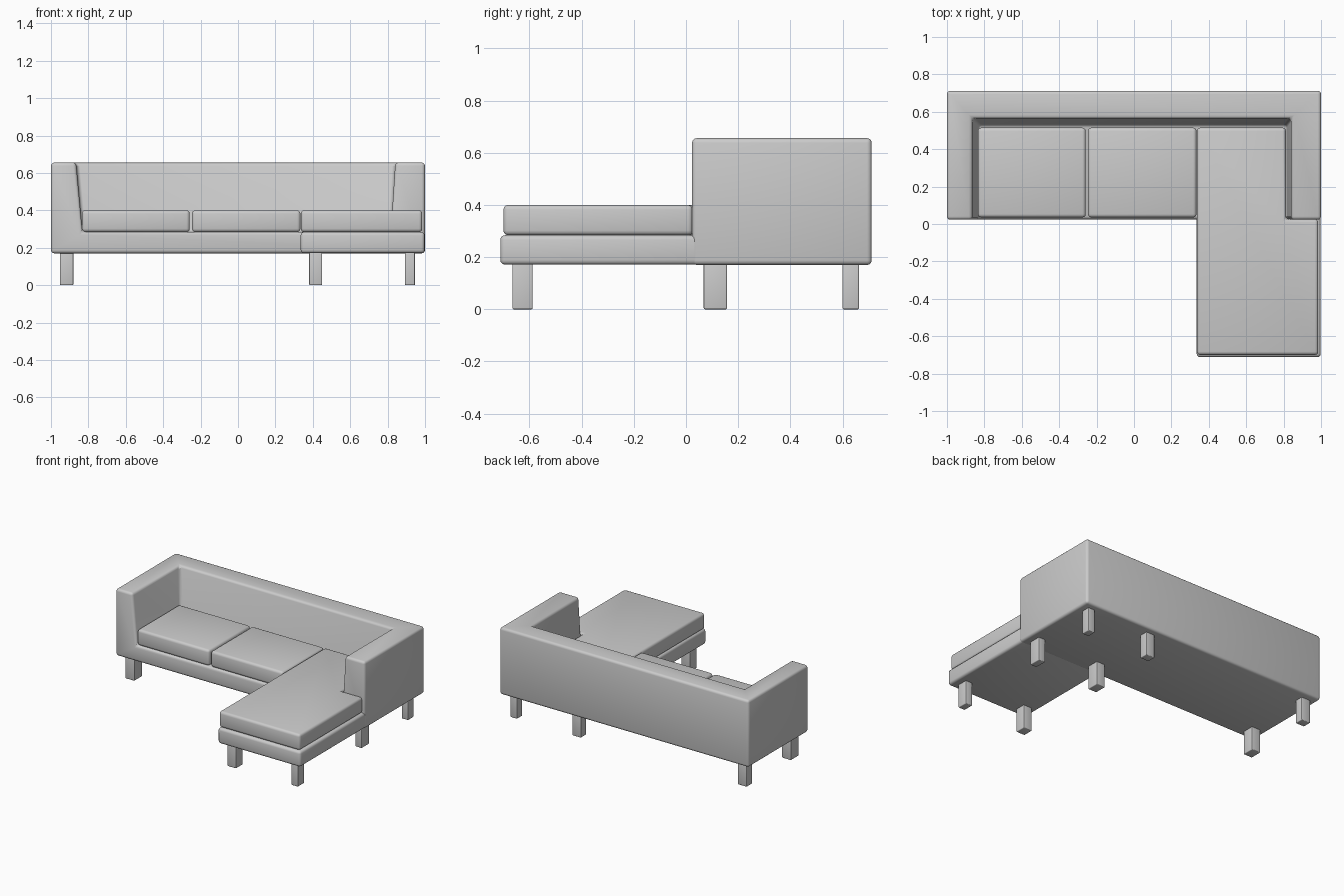
import bpy, bmesh

if "Cube" in bpy.data.objects:
    bpy.data.objects.remove(bpy.data.objects["Cube"])


def loft(name, bottom, top, z0, z1, bevel=0.0, segments=3):
    """Closed solid between a bottom outline and a matching top outline."""
    bm = bmesh.new()
    lo = [bm.verts.new((x, y, z0)) for x, y in bottom]
    hi = [bm.verts.new((x, y, z1)) for x, y in top]
    bm.faces.new(lo[::-1])
    bm.faces.new(hi)
    n = len(lo)
    for i in range(n):
        j = (i + 1) % n
        bm.faces.new((lo[i], lo[j], hi[j], hi[i]))
    bmesh.ops.recalc_face_normals(bm, faces=bm.faces)
    mesh = bpy.data.meshes.new(name)
    bm.to_mesh(mesh)
    bm.free()
    ob = bpy.data.objects.new(name, mesh)
    bpy.context.collection.objects.link(ob)
    if bevel:
        round_edges(ob, bevel, segments)
    return ob


def activate(ob):
    bpy.ops.object.select_all(action='DESELECT')
    ob.select_set(True)
    bpy.context.view_layer.objects.active = ob


def round_edges(ob, width, segments=3):
    mod = ob.modifiers.new("rounding", 'BEVEL')
    mod.width = width
    mod.segments = segments
    mod.limit_method = 'ANGLE'
    activate(ob)
    bpy.ops.object.modifier_apply(modifier=mod.name)
    bpy.ops.object.shade_smooth_by_angle()


def rect(x0, x1, y0, y1):
    return [(x0, y0), (x1, y0), (x1, y1), (x0, y1)]


def box(name, x0, x1, y0, y1, z0, z1, bevel):
    r = rect(x0, x1, y0, y1)
    return loft(name, r, r, z0, z1, bevel)


# Frame: base, back and arms in one piece, hollowed by a tapered seat well
outer = rect(-1, 1, 0.023, 0.712)
frame = loft("sofa_frame", outer, outer, 0.17, 0.656)
well = loft("seat_well_cutter", rect(-0.832, 0.817, -0.2, 0.532),
            rect(-0.882, 0.853, -0.2, 0.582), 0.285, 0.84)
well.hide_render = True
cut = frame.modifiers.new("well", 'BOOLEAN')
cut.operation = 'DIFFERENCE'
cut.solver = 'EXACT'
cut.object = well
activate(frame)
bpy.ops.object.modifier_apply(modifier=cut.name)
bpy.data.objects.remove(well)
round_edges(frame, 0.018)

# Chaise base running forward from the frame
box("chaise_base", 0.335, 0.998, -0.712, 0.06, 0.171, 0.284, 0.018)

# Two square seat cushions and the L-shaped chaise cushion
for name, x0, x1 in (("left_seat_cushion", -0.835, -0.258),
                     ("middle_seat_cushion", -0.246, 0.334)):
    box(name, x0, x1, 0.035, 0.515, 0.284, 0.4, 0.018)
ell = [(0.336, -0.7), (0.985, -0.7), (0.985, 0.026), (0.812, 0.026),
       (0.812, 0.515), (0.336, 0.515)]
loft("chaise_cushion", ell, ell, 0.284, 0.4, 0.018)

# Legs: three rows in depth, three columns across (none at front left)
columns = {"left": (-0.952, -0.88), "middle": (0.38, 0.45), "right": (0.893, 0.946)}
rows = {"chaise": (-0.665, -0.588), "front": (0.068, 0.157), "back": (0.6, 0.663)}
for row, (y0, y1) in rows.items():
    for col, (x0, x1) in columns.items():
        if row == "chaise" and col == "left":
            continue
        box(f"{row}_{col}_leg", x0, x1, y0, y1, 0.0, 0.18, 0.005)
